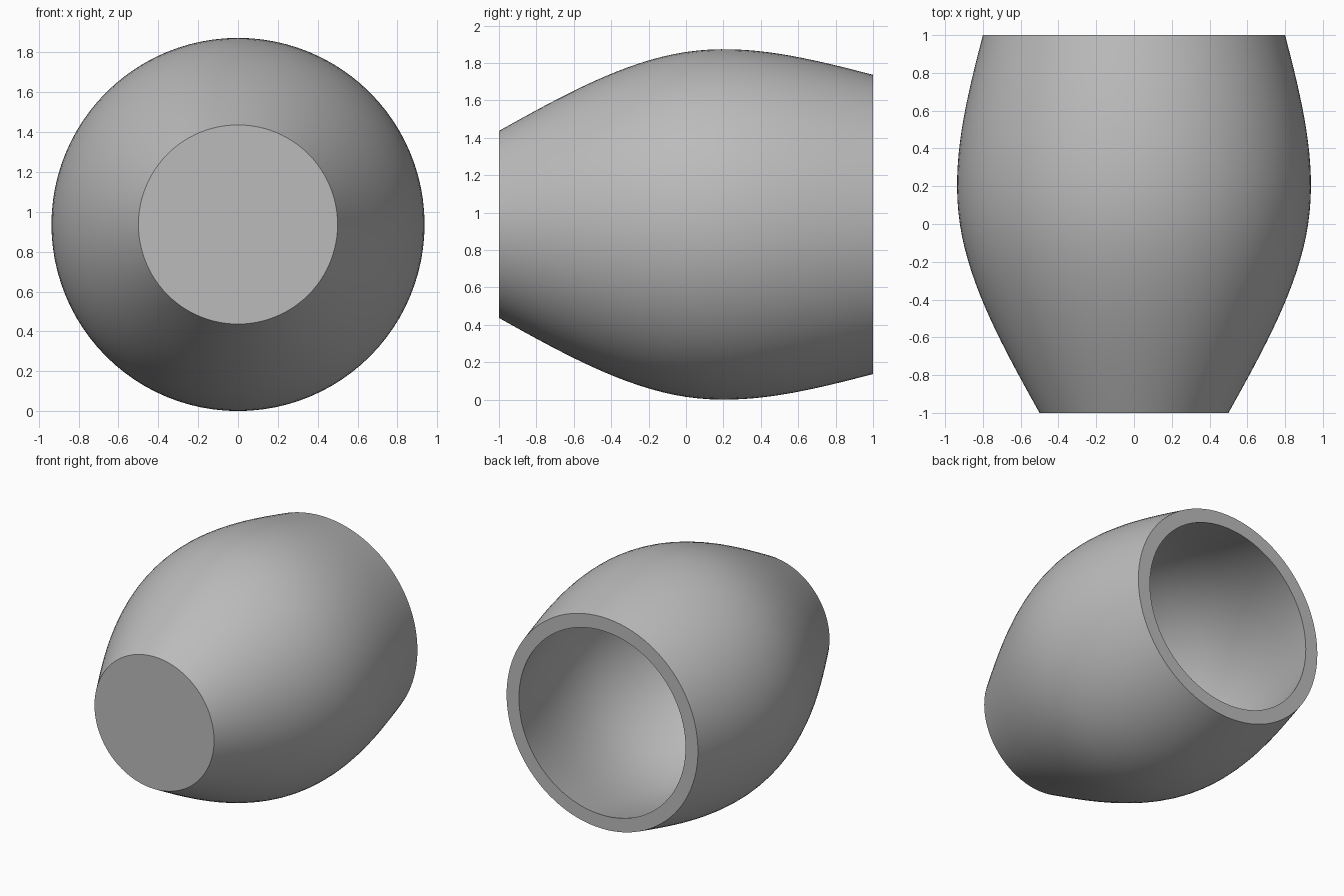
import bpy, bmesh, math

cube = bpy.data.objects.get("Cube")
if cube:
    bpy.data.objects.remove(cube)

SEGMENTS, STEPS, WALL = 96, 32, 0.1
FRONT_R, MID_R, BACK_R = 0.5, 0.922, 0.8
BEND = 1.5 * (FRONT_R - 2 * MID_R + BACK_R)


def radius(y):
    """Natural spline through the front, middle and back radii."""
    end = BACK_R if y > 0 else FRONT_R
    t = abs(y)
    return MID_R + (end - MID_R) * t + BEND * ((1 - t) ** 3 - (1 - t)) / 6


def slope(y):
    return (radius(y + 0.001) - radius(y - 0.001)) / 0.002


# Outer profile, then the inner one at a constant wall thickness
outer = [(-1 + 2 * i / STEPS, radius(-1 + 2 * i / STEPS)) for i in range(STEPS + 1)]
inner = []
for i in range(STEPS + 1):
    y = 1 - (2 - WALL) * i / STEPS
    inner.append((y, radius(y) - WALL * math.hypot(1, slope(y))))
profile = outer + inner
centre_z = max(r for y, r in outer)

# Revolve the closed shell around the y axis
bm = bmesh.new()
rings = []
for y, r in profile:
    ring = []
    for k in range(SEGMENTS):
        a = math.tau * k / SEGMENTS
        ring.append(bm.verts.new((r * math.cos(a), y, centre_z + r * math.sin(a))))
    rings.append(ring)
for a, b in zip(rings, rings[1:]):
    for k in range(SEGMENTS):
        n = (k + 1) % SEGMENTS
        bm.faces.new((a[k], a[n], b[n], b[k]))

# Flat front cap and cavity floor
bm.faces.new(rings[0])
bm.faces.new(rings[-1])
bmesh.ops.recalc_face_normals(bm, faces=bm.faces)

mesh = bpy.data.meshes.new("hollow_barrel_shell")
bm.to_mesh(mesh)
bm.free()
shell = bpy.data.objects.new("hollow_barrel_shell", mesh)
bpy.context.collection.objects.link(shell)

grey = bpy.data.materials.new("plain_grey")
grey.use_nodes = True
colour = (0.5, 0.5, 0.5, 1)
grey.diffuse_color = colour
grey.node_tree.nodes["Principled BSDF"].inputs["Base Color"].default_value = colour
mesh.materials.append(grey)

bpy.context.view_layer.objects.active = shell
shell.select_set(True)
bpy.ops.object.shade_smooth_by_angle(angle=math.radians(30))
